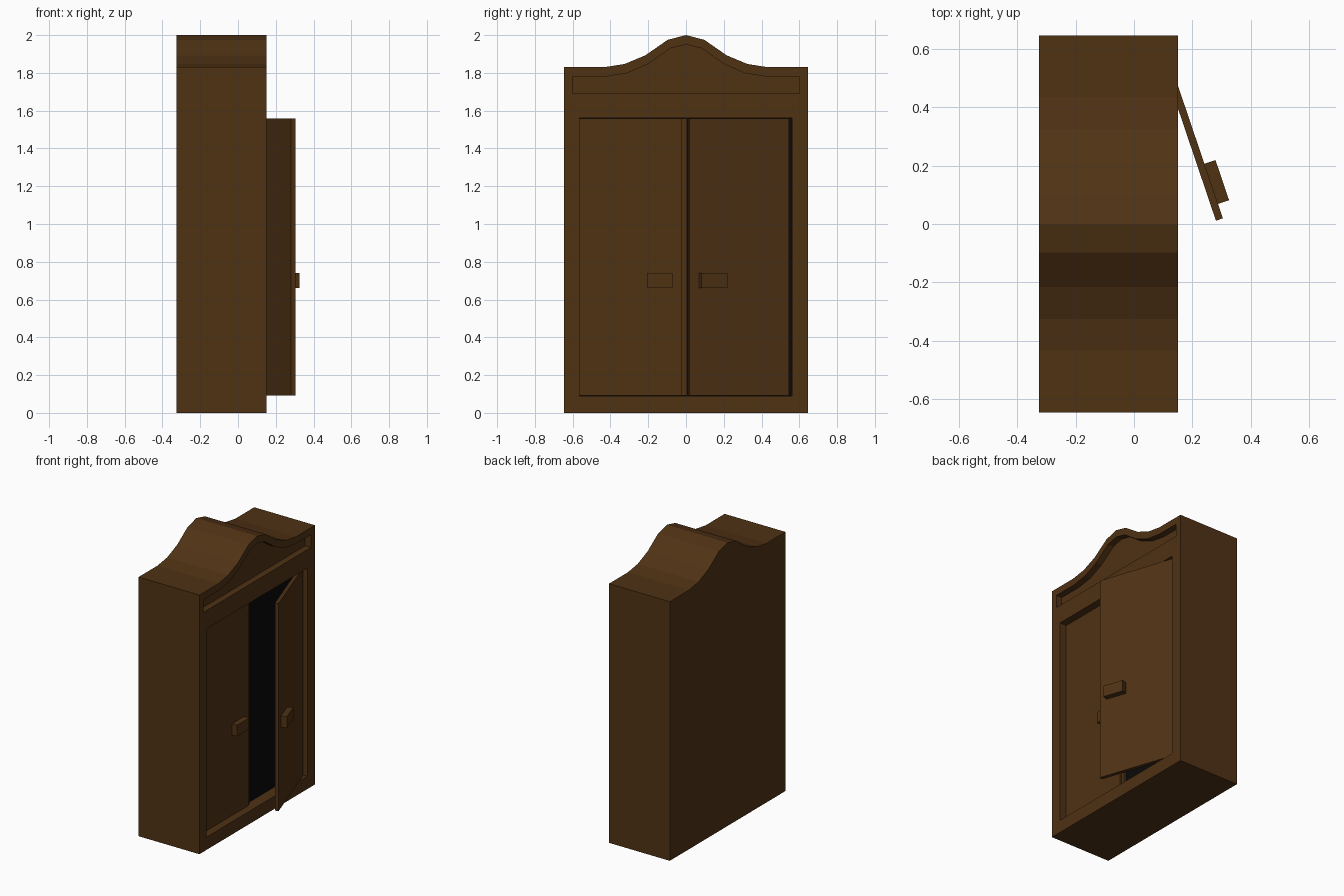
import bpy, math
from mathutils import Matrix, Vector

cube = bpy.data.objects.get("Cube")
if cube:
    bpy.data.objects.remove(cube, do_unlink=True)


def material(name, color):
    m = bpy.data.materials.new(name)
    m.use_nodes = True
    m.diffuse_color = color
    m.node_tree.nodes["Principled BSDF"].inputs["Base Color"].default_value = color
    return m


wood = material("dark_brown_wood", (0.08, 0.032, 0.007, 1))
shadow = material("black_interior", (0.003, 0.003, 0.003, 1))


def prism(name, outline, x0, x1):
    """Extrude a counter-clockwise (y, z) outline from x0 to x1."""
    n = len(outline)
    verts = [(x, y, z) for x in (x0, x1) for y, z in outline]
    faces = [tuple(reversed(range(n))), tuple(range(n, 2 * n))]
    faces += [(i, (i + 1) % n, n + (i + 1) % n, n + i) for i in range(n)]
    mesh = bpy.data.meshes.new(name)
    mesh.from_pydata(verts, [], faces)
    mesh.materials.append(wood)
    obj = bpy.data.objects.new(name, mesh)
    bpy.context.collection.objects.link(obj)
    return obj


def box(name, x0, x1, y0, y1, z0, z1):
    return prism(name, [(y0, z0), (y1, z0), (y1, z1), (y0, z1)], x0, x1)


def arched(half, bottom):
    """Symmetric outline with the crest on top, given its right half."""
    width = half[-1][0]
    left = [(-y, z) for y, z in reversed(half[1:])]
    return [(-width, bottom), (width, bottom)] + list(reversed(half)) + list(reversed(left))


def carve(target, cutter):
    mod = target.modifiers.new("recess", "BOOLEAN")
    mod.operation = "DIFFERENCE"
    mod.solver = "EXACT"
    mod.object = cutter
    bpy.context.view_layer.objects.active = target
    bpy.ops.object.modifier_apply(modifier=mod.name)
    bpy.data.objects.remove(cutter, do_unlink=True)


# Cabinet body with a crested top
FRONT, BACK = 0.15, -0.325
crest = [(0, 2.0), (0.097, 1.975), (0.215, 1.893), (0.325, 1.847), (0.433, 1.83), (0.645, 1.83)]
body = prism("wardrobe_body", arched(crest, 0), BACK, FRONT)

# Recessed crest panel and door opening
inner = [(0, 1.95), (0.083, 1.93), (0.2, 1.847), (0.313, 1.798), (0.43, 1.78), (0.6, 1.78)]
carve(body, prism("crest_cutter", arched(inner, 1.69), FRONT - 0.045, FRONT + 0.1))
OPENING = 0.07
carve(body, box("opening_cutter", OPENING, FRONT + 0.1, -0.565, 0.56, 0.09, 1.56))

# Dark interior behind the doors
if len(body.data.materials) < 2:
    body.data.materials.append(shadow)
else:
    body.data.materials[1] = shadow
for f in body.data.polygons:
    f.material_index = int(f.normal.x > 0.9 and abs(f.center.x - OPENING) < 0.01)

# Closed door with its meeting lip and handle
Z0, Z1 = 0.092, 1.558
box("closed_door", 0.072, 0.098, -0.563, -0.022, Z0, Z1)
box("closed_door_lip", 0.072, 0.086, -0.022, 0.004, Z0, Z1)
box("closed_door_handle", 0.098, 0.138, -0.207, -0.072, 0.66, 0.74)

# Open door, swung about its hinge; its length runs along local -y
swing = Matrix.Translation(Vector((0.126, 0.545, 0))) @ Matrix.Rotation(math.radians(18.7), 4, "Z")
door = box("open_door", -0.025, 0, -0.555, 0, Z0, Z1)
handle = box("open_door_handle", 0, 0.04, -0.503, -0.358, 0.66, 0.74)
for part in (door, handle):
    part.data.transform(swing)
